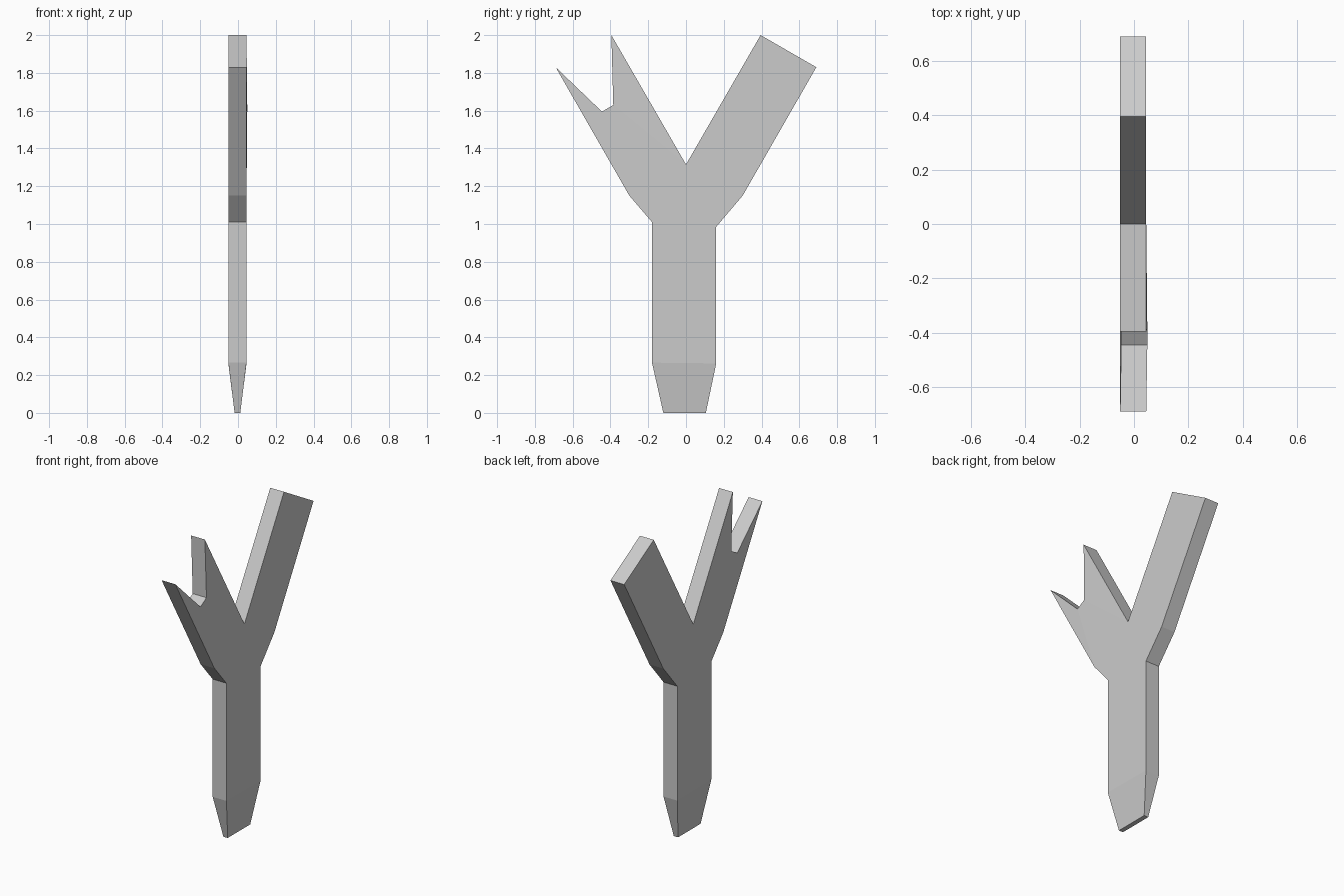
import bpy, bmesh

if "Cube" in bpy.data.objects:
    bpy.data.objects.remove(bpy.data.objects["Cube"])

# Forked stake outline in the (y, z) plane, one fork tip notched
outline = [(-0.12, 0), (0.105, 0), (0.16, 0.262), (0.16, 0.985), (0.30, 1.15),
           (0.69, 1.83), (0.395, 2.0), (0, 1.315), (-0.395, 2.0),
           (-0.385, 1.63), (-0.445, 1.595), (-0.69, 1.83),
           (-0.30, 1.15), (-0.18, 1.01), (-0.18, 0.266)]
BACK, FRONT = -0.051, 0.045
TIP = {BACK: -0.018, FRONT: 0.012}      # thinned wedge at the foot
NOTCH = (9, 10)                         # slightly bulged break

bm = bmesh.new()
sides = []
for x in (BACK, FRONT):
    ring = []
    for i, (y, z) in enumerate(outline):
        px = TIP[x] if z == 0 else x + (0.004 if i in NOTCH else 0)
        ring.append(bm.verts.new((px, y, z)))
    sides.append(ring)
    # Foot wedge, shaft and fork panels
    for ids in ((0, 1, 2, 14), (14, 2, 3, 13), (13, 3, 4, 7, 12),
                (4, 5, 6, 7), (7, 8, 9), (7, 9, 10, 12), (10, 11, 12)):
        bm.faces.new([ring[i] for i in ids])

# Rim joining both sides
back, front = sides
n = len(outline)
for i in range(n):
    j = (i + 1) % n
    bm.faces.new((back[i], back[j], front[j], front[i]))
bmesh.ops.recalc_face_normals(bm, faces=bm.faces)

mesh = bpy.data.meshes.new("forked_stake")
bm.to_mesh(mesh)
bm.free()
stake = bpy.data.objects.new("forked_stake", mesh)
bpy.context.collection.objects.link(stake)
